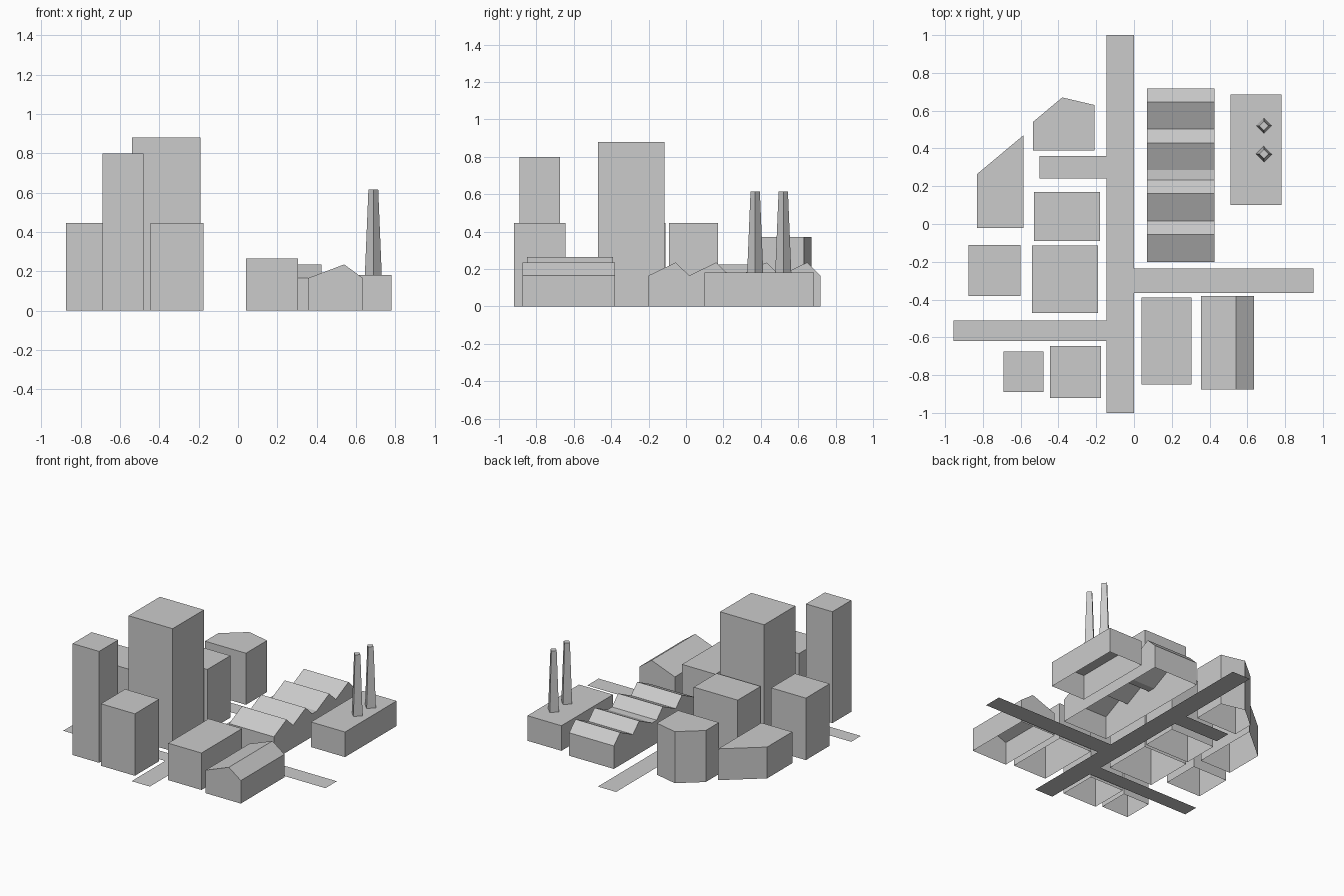
import bpy
import bmesh
from mathutils import Vector

cube = bpy.data.objects.get("Cube")
if cube:
    bpy.data.objects.remove(cube, do_unlink=True)

grey = bpy.data.materials.new("plain grey")
grey.use_nodes = True
COLOUR = (0.6, 0.6, 0.6, 1)
grey.diffuse_color = COLOUR
grey.node_tree.nodes["Principled BSDF"].inputs["Base Color"].default_value = COLOUR


def finish(name, bm):
    mesh = bpy.data.meshes.new(name)
    bm.to_mesh(mesh)
    bm.free()
    mesh.materials.append(grey)
    obj = bpy.data.objects.new(name, mesh)
    bpy.context.collection.objects.link(obj)
    return obj


def extrude(name, outline, offset, is_open):
    """Extrude a closed outline; optionally leave the ground side open."""
    bm = bmesh.new()
    base = bm.faces.new([bm.verts.new(p) for p in outline])
    top = bmesh.ops.extrude_face_region(bm, geom=[base], use_keep_orig=True)
    moved = [v for v in top["geom"] if isinstance(v, bmesh.types.BMVert)]
    bmesh.ops.translate(bm, verts=moved, vec=Vector(offset))
    bmesh.ops.recalc_face_normals(bm, faces=bm.faces)
    if is_open:
        floor = [f for f in bm.faces if all(v.co.z < 0.001 for v in f.verts)]
        bmesh.ops.delete(bm, geom=floor, context="FACES")
    return finish(name, bm)


def rectangle(x0, x1, y0, y1):
    return [(x0, y0, 0), (x1, y0, 0), (x1, y1, 0), (x0, y1, 0)]


def block(name, x0, x1, y0, y1, height):
    return extrude(name, rectangle(x0, x1, y0, y1), (0, 0, height), True)


def road(name, *bounds):
    bm = bmesh.new()
    bm.faces.new([bm.verts.new(p) for p in rectangle(*bounds)])
    return finish(name, bm)


# Flat streets
road("main_road", -0.145, 0, -1, 1)
road("east_road", 0, 0.95, -0.365, -0.235)
road("west_road", -0.955, -0.145, -0.62, -0.51)
road("short_road", -0.5, -0.145, 0.24, 0.36)

# Rectangular buildings, open underneath
block("slim_tower", -0.69, -0.48, -0.89, -0.675, 0.80)
block("front_office", -0.445, -0.175, -0.92, -0.645, 0.445)
block("tall_tower", -0.54, -0.19, -0.47, -0.115, 0.88)
block("west_office", -0.875, -0.60, -0.38, -0.11, 0.445)
block("middle_office", -0.53, -0.18, -0.09, 0.17, 0.445)
block("warehouse", 0.04, 0.305, -0.85, -0.39, 0.265)
block("power_hall", 0.51, 0.78, 0.1, 0.685, 0.18)

# Buildings with slanted footprints
slanted = [(-0.83, -0.02), (-0.585, -0.02), (-0.585, 0.47), (-0.83, 0.265)]
extrude("slanted_building", [(x, y, 0) for x, y in slanted], (0, 0, 0.225), True)
corner = [(-0.535, 0.39), (-0.21, 0.39), (-0.21, 0.63), (-0.38, 0.67), (-0.535, 0.54)]
extrude("five_sided_building", [(x, y, 0) for x, y in corner], (0, 0, 0.37), True)

# Shed with an off-centre ridge
EAVE, RIDGE = 0.165, 0.235
gable = [(0.355, 0), (0.635, 0), (0.635, EAVE), (0.54, RIDGE), (0.355, EAVE)]
extrude("gabled_shed", [(x, -0.875, z) for x, z in gable], (0, 0.495, 0), True)

# Factory with two pairs of roof teeth around a flat strip
profile = [(-0.2, 0)]
for start in (-0.2, 0.285):
    for tooth in range(2):
        y = start + 0.217 * tooth
        profile += [(y, EAVE), (y + 0.145, RIDGE)]
    profile.append((start + 0.433, EAVE))
profile.append((profile[-1][0], 0))
extrude("sawtooth_factory", [(0.07, y, z) for y, z in profile], (0.355, 0, 0), True)

# Tapered four-sided chimneys
for name, y in (("front_chimney", 0.37), ("back_chimney", 0.52)):
    bm = bmesh.new()
    bmesh.ops.create_cone(bm, cap_ends=True, segments=4, radius1=0.043,
                          radius2=0.025, depth=0.435)
    bmesh.ops.translate(bm, verts=bm.verts, vec=(0.688, y, 0.3975))
    finish(name, bm)
